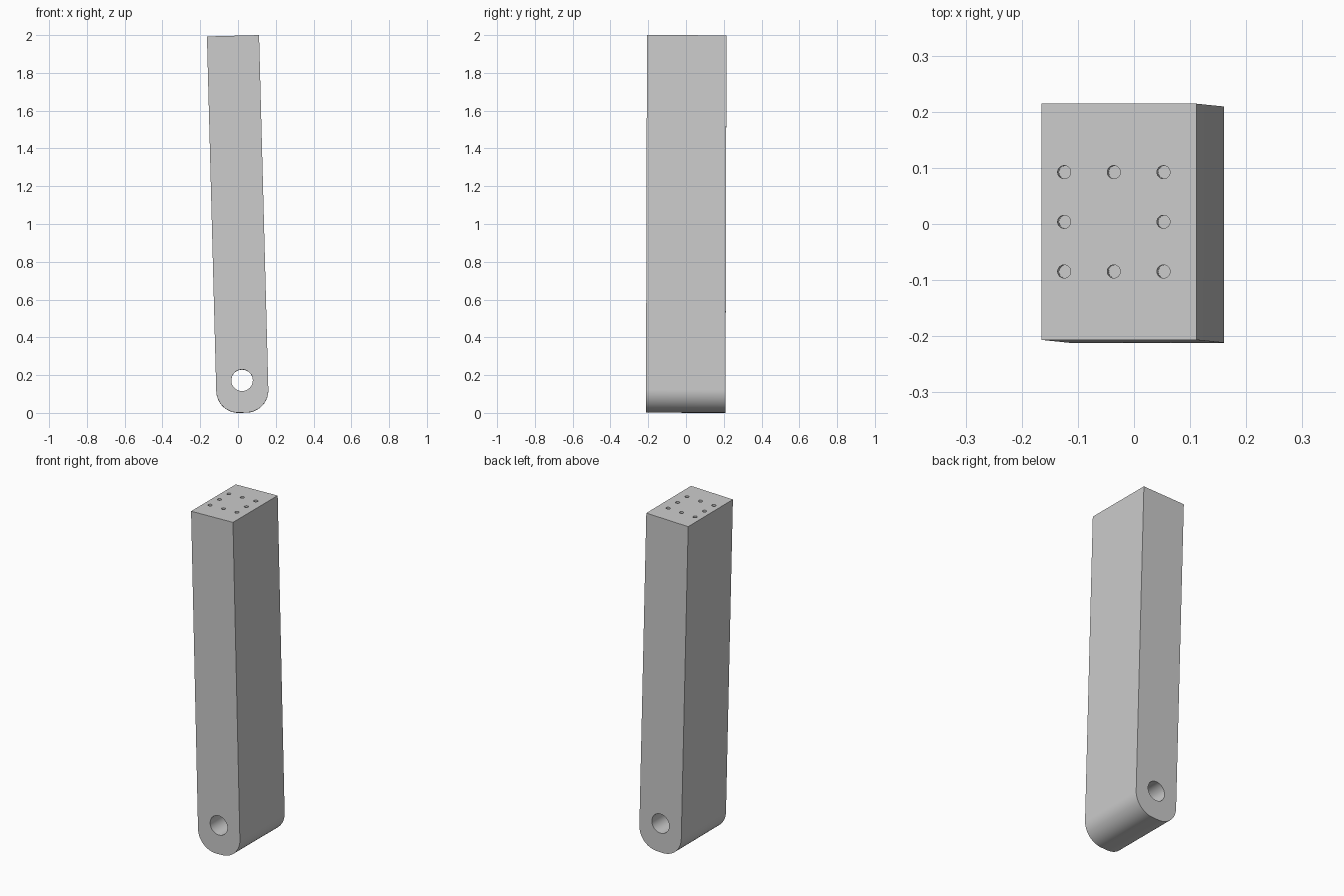
import bpy, bmesh, math
from mathutils import Matrix, Vector

cube = bpy.data.objects.get("Cube")
if cube:
    bpy.data.objects.remove(cube, do_unlink=True)

WIDTH, DEPTH, LENGTH, ROUND = 0.276, 0.421, 1.9953, 0.118
HALF = WIDTH / 2

grey = bpy.data.materials.new("plain_grey")
grey.use_nodes = True
colour = (0.6, 0.6, 0.6, 1)
grey.diffuse_color = colour
grey.node_tree.nodes["Principled BSDF"].inputs["Base Color"].default_value = colour


def make_object(name, bm):
    mesh = bpy.data.meshes.new(name)
    bmesh.ops.recalc_face_normals(bm, faces=bm.faces)
    bm.to_mesh(mesh)
    bm.free()
    mesh.materials.append(grey)
    obj = bpy.data.objects.new(name, mesh)
    bpy.context.collection.objects.link(obj)
    return obj


def add_cylinder(bm, centre, radius, depth, segments, turn=0):
    matrix = Matrix.Translation(centre) @ Matrix.Rotation(turn, 4, "X")
    bmesh.ops.create_cone(bm, cap_ends=True, segments=segments, radius1=radius,
                          radius2=radius, depth=depth, matrix=matrix)


# Bar: side profile with two rounded bottom corners, extruded front to back
steps = 24
profile = [(HALF, LENGTH), (-HALF, LENGTH)]
for side, start in ((-1, math.pi), (1, 1.5 * math.pi)):
    for i in range(steps + 1):
        a = start + i / steps * math.pi / 2
        profile.append((side * (HALF - ROUND) + ROUND * math.cos(a),
                        ROUND + ROUND * math.sin(a)))
bm = bmesh.new()
face = bm.faces.new([bm.verts.new((x, -DEPTH / 2, z)) for x, z in profile])
extruded = bmesh.ops.extrude_face_region(bm, geom=[face])["geom"]
bmesh.ops.translate(bm, vec=(0, DEPTH, 0),
                    verts=[v for v in extruded if isinstance(v, bmesh.types.BMVert)])
bar = make_object("bar", bm)

# Cutters: pivot hole through the foot, ring of eight blind holes in the top
bm = bmesh.new()
add_cylinder(bm, Vector((0, 0, 0.171)), 0.057, 2 * DEPTH, 48, math.pi / 2)
pitch, hole_depth = 0.0885, 0.1
for i in (-1, 0, 1):
    for j in (-1, 0, 1):
        if i or j:
            add_cylinder(bm, Vector((-0.0095 + i * pitch, j * pitch, LENGTH)),
                         0.0117, 2 * hole_depth, 24)
cutter = make_object("hole_cutter", bm)
cutter.hide_render = True

cut = bar.modifiers.new("holes", "BOOLEAN")
cut.operation = "DIFFERENCE"
cut.solver = "EXACT"
cut.object = cutter
bpy.ops.object.select_all(action="DESELECT")
bpy.context.view_layer.objects.active = bar
bar.select_set(True)
bpy.ops.object.modifier_apply(modifier=cut.name)
bpy.data.objects.remove(cutter, do_unlink=True)
bpy.ops.object.shade_smooth_by_angle(angle=math.radians(30))

# Slight lean of the whole bar
bar.rotation_euler = (-0.0027, -0.0262, 0)
bar.location = (0.0258, -0.0015, 0.0012)
